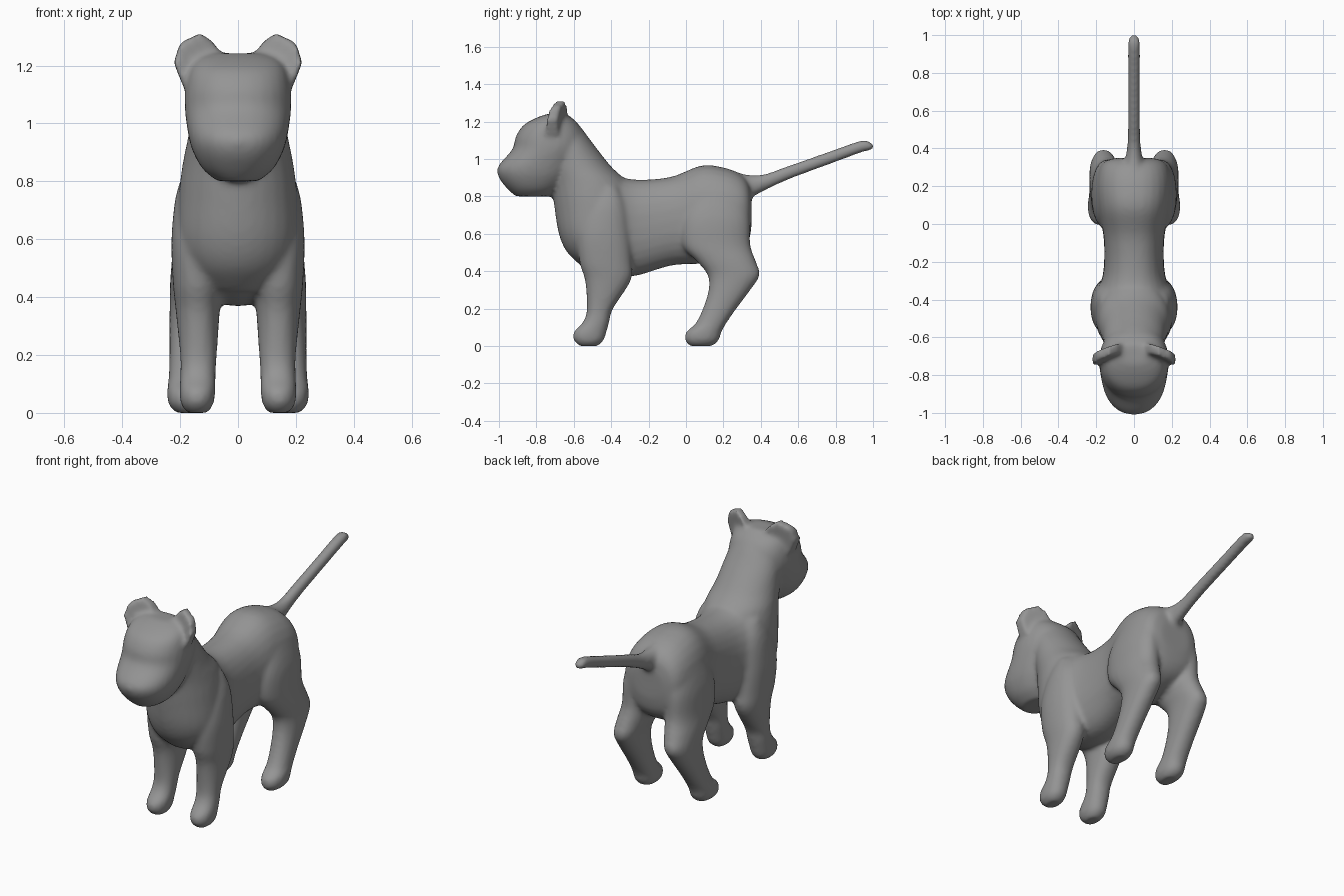
import bpy, bmesh, math
from mathutils import Vector

if "Cube" in bpy.data.objects:
    bpy.data.objects.remove(bpy.data.objects["Cube"])

SIDES = 28
grey = bpy.data.materials.new("fur grey")
grey.diffuse_color = (0.3, 0.3, 0.3, 1)
grey.use_nodes = True
grey.node_tree.nodes["Principled BSDF"].inputs["Base Color"].default_value = grey.diffuse_color


def smooth_rows(rows, steps=5):
    """Catmull-Rom interpolation through the ring table."""
    out = []
    for i in range(len(rows) - 1):
        p = [Vector(rows[max(0, min(len(rows) - 1, i + k))]) for k in (-1, 0, 1, 2)]
        for s in range(steps):
            t = s / steps
            out.append(0.5 * (2 * p[1] + (p[2] - p[0]) * t
                              + (2 * p[0] - 5 * p[1] + 4 * p[2] - p[3]) * t * t
                              + (3 * p[1] - p[0] - 3 * p[2] + p[3]) * t ** 3))
    return out + [Vector(rows[-1])]


def loft(bm, axis, rows, power=2.0, mirror=False):
    """Rows are (position on axis, low, high, x low, x high)."""
    for side in ((1, -1) if mirror else (1,)):
        rings = []
        for pos, lo, hi, x0, x1 in smooth_rows([tuple(r) for r in rows]):
            ring = []
            for k in range(SIDES):
                a = 2 * math.pi * k / SIDES
                c, s = math.cos(a), math.sin(a)
                c = math.copysign(abs(c) ** (2 / power), c)
                s = math.copysign(abs(s) ** (2 / power), s)
                x = side * ((x0 + x1) / 2 + c * (x1 - x0) / 2)
                w = (lo + hi) / 2 + s * (hi - lo) / 2
                ring.append(bm.verts.new((x, w, pos) if axis == "z" else (x, pos, w)))
            rings.append(ring)
        faces = [bm.faces.new(rings[0]), bm.faces.new(rings[-1][::-1])]
        for a, b in zip(rings, rings[1:]):
            for k in range(SIDES):
                n = (k + 1) % SIDES
                faces.append(bm.faces.new((a[k], b[k], b[n], a[n])))
        bmesh.ops.recalc_face_normals(bm, faces=faces)


def centred(rows):
    return [(p, lo, hi, -w, w) for p, lo, hi, w in rows]


bm = bmesh.new()

# torso, from chest to rump
loft(bm, "y", centred([
    (-.60, .50, .90, .14), (-.54, .43, .93, .19), (-.42, .375, .92, .215),
    (-.27, .375, .89, .165), (-.08, .43, .905, .16), (.08, .44, .965, .19),
    (.20, .46, .955, .20), (.29, .50, .92, .185), (.335, .56, .87, .15),
    (.35, .64, .80, .09)]), 2.3)

# chest and neck
loft(bm, "z", centred([
    (.42, -.55, -.38, .10), (.50, -.635, -.33, .17), (.60, -.68, -.30, .205),
    (.75, -.705, -.27, .205), (.87, -.72, -.31, .19), (.96, -.74, -.40, .172),
    (1.08, -.76, -.495, .155), (1.18, -.78, -.57, .13), (1.22, -.76, -.62, .09)]))

# head
loft(bm, "z", centred([
    (.80, -.91, -.72, .07), (.84, -.955, -.67, .12), (.90, -1.0, -.61, .155),
    (.96, -1.005, -.57, .172), (1.05, -.93, -.54, .184), (1.12, -.91, -.54, .182),
    (1.18, -.87, -.57, .168), (1.22, -.80, -.61, .14), (1.242, -.74, -.64, .09)]), 2.2)

# front legs
loft(bm, "z", [
    (0, -.57, -.47, .105, .175), (.03, -.60, -.44, .085, .197),
    (.075, -.60, -.425, .078, .202), (.13, -.55, -.41, .077, .20),
    (.20, -.53, -.39, .073, .20), (.35, -.54, -.295, .063, .215),
    (.45, -.57, -.29, .055, .225), (.60, -.58, -.30, .05, .23),
    (.75, -.53, -.32, .05, .215), (.85, -.48, -.36, .06, .18)], 2.2, True)

# hind legs
loft(bm, "z", [
    (0, .02, .14, .14, .215), (.03, -.005, .175, .12, .24),
    (.075, .0, .19, .115, .245), (.12, .05, .215, .115, .24),
    (.20, .09, .27, .11, .237), (.30, .12, .345, .10, .237),
    (.38, .115, .395, .09, .236), (.45, .06, .375, .07, .235),
    (.54, -.02, .345, .05, .228), (.68, -.02, .34, .05, .22),
    (.82, .04, .31, .05, .185)], 2.2, True)

# tail
loft(bm, "y", centred([
    (.27, .74, .93, .07), (.34, .785, .915, .048), (.42, .83, .92, .036),
    (.55, .89, .965, .033), (.75, .965, 1.035, .033), (.94, 1.035, 1.10, .034),
    (.985, 1.045, 1.09, .027), (1.005, 1.055, 1.08, .015)]))

# ears: rounded outlines swept back, thin towards the tip
outline = [(.05, 1.20), (.06, 1.245), (.09, 1.285), (.13, 1.312), (.20, 1.28),
           (.223, 1.21), (.19, 1.13), (.12, 1.12)]
for side in (1, -1):
    layers = []
    for front in (1, 0):
        layer = []
        for x, z in outline:
            half = .026 + .16 * (1.32 - z) * .25
            y = -.67 - .35 * (x - .08) + .15 * (z - 1.2)
            layer.append(bm.verts.new((side * x, y + (-half if front else half), z)))
        layers.append(layer)
    n = len(outline)
    faces = [bm.faces.new(layers[0]), bm.faces.new(layers[1][::-1])]
    for k in range(n):
        faces.append(bm.faces.new((layers[0][k], layers[1][k],
                                   layers[1][(k + 1) % n], layers[0][(k + 1) % n])))
    bmesh.ops.recalc_face_normals(bm, faces=faces)

mesh = bpy.data.meshes.new("cat_body")
bm.to_mesh(mesh)
bm.free()
mesh.materials.append(grey)
body = bpy.data.objects.new("cat_body", mesh)
bpy.context.collection.objects.link(body)

# blend the parts into one soft skin
remesh = body.modifiers.new("skin", "REMESH")
remesh.mode = "VOXEL"
remesh.voxel_size = 0.012
remesh.use_smooth_shade = True
soften = body.modifiers.new("soften", "SMOOTH")
soften.factor = 0.5
soften.iterations = 10
